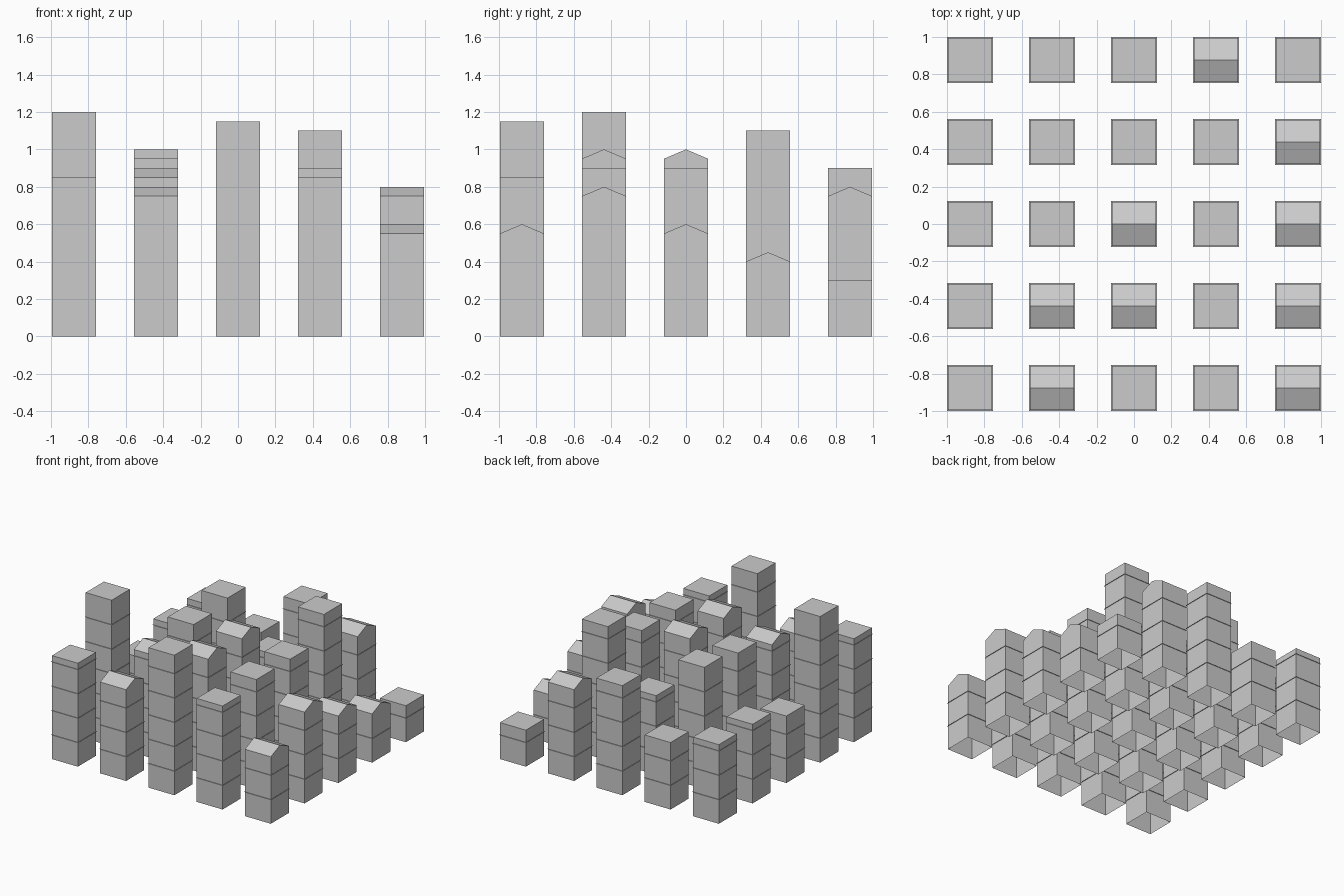
import bpy
import bmesh

SPACING = 0.4385   # distance between tower centres
WALL = 0.1178      # half width of a tower
PLATE = 0.123      # half width of a floor plate
STOREY = 0.2
RIDGE = 0.05       # rise of a gabled roof

# Eave heights, front row first, left to right along x; G rows mark gabled roofs
HEIGHTS = [
    [0.85, 0.75, 1.15, 0.85, 0.55],
    [1.20, 0.85, 0.95, 0.90, 0.75],
    [0.55, 0.95, 0.95, 0.90, 0.55],
    [0.65, 1.00, 0.65, 1.10, 0.40],
    [0.65, 0.55, 0.90, 0.75, 0.30],
]
ROOFS = ["FGFFG", "FGGFG", "FFGFG", "FFFFG", "FFFGF"]

if "Cube" in bpy.data.objects:
    bpy.data.objects.remove(bpy.data.objects["Cube"], do_unlink=True)

grey = bpy.data.materials.new("concrete_grey")
grey.use_nodes = True
colour = (0.6, 0.6, 0.6, 1)
grey.diffuse_color = colour
grey.node_tree.nodes["Principled BSDF"].inputs["Base Color"].default_value = colour


def finish(name, bm, location):
    mesh = bpy.data.meshes.new(name)
    bm.to_mesh(mesh)
    bm.free()
    mesh.materials.append(grey)
    obj = bpy.data.objects.new(name, mesh)
    obj.location = location
    bpy.context.collection.objects.link(obj)


def tower(name, location, height, gabled):
    """Hollow tower, open underneath, with a flat or gabled roof."""
    bm = bmesh.new()
    profile = [(-WALL, 0), (-WALL, height), (WALL, height), (WALL, 0)]
    if gabled:
        profile.insert(2, (0, height + RIDGE))
    ends = [[bm.verts.new((x, y, z)) for y, z in profile] for x in (-WALL, WALL)]
    for end in ends:
        bm.faces.new(end)
    for k in range(len(profile) - 1):
        bm.faces.new((ends[0][k], ends[0][k + 1], ends[1][k + 1], ends[1][k]))
    bmesh.ops.recalc_face_normals(bm, faces=bm.faces)
    finish(name, bm, location)


def floor_plates(name, location, height):
    """Paper-thin plates that stick out slightly between storeys."""
    bm = bmesh.new()
    level = STOREY
    while level < height - 0.01:
        corners = [(-PLATE, -PLATE), (PLATE, -PLATE), (PLATE, PLATE), (-PLATE, PLATE)]
        bm.faces.new([bm.verts.new((x, y, level)) for x, y in corners])
        level += STOREY
    finish(name, bm, location)


# City grid
for row, heights in enumerate(HEIGHTS):
    for col, height in enumerate(heights):
        place = ((col - 2) * SPACING, (row - 2) * SPACING, 0)
        tag = f"row{row + 1}_column{col + 1}"
        tower("tower_" + tag, place, height, ROOFS[row][col] == "G")
        floor_plates("floor_plates_" + tag, place, height)
